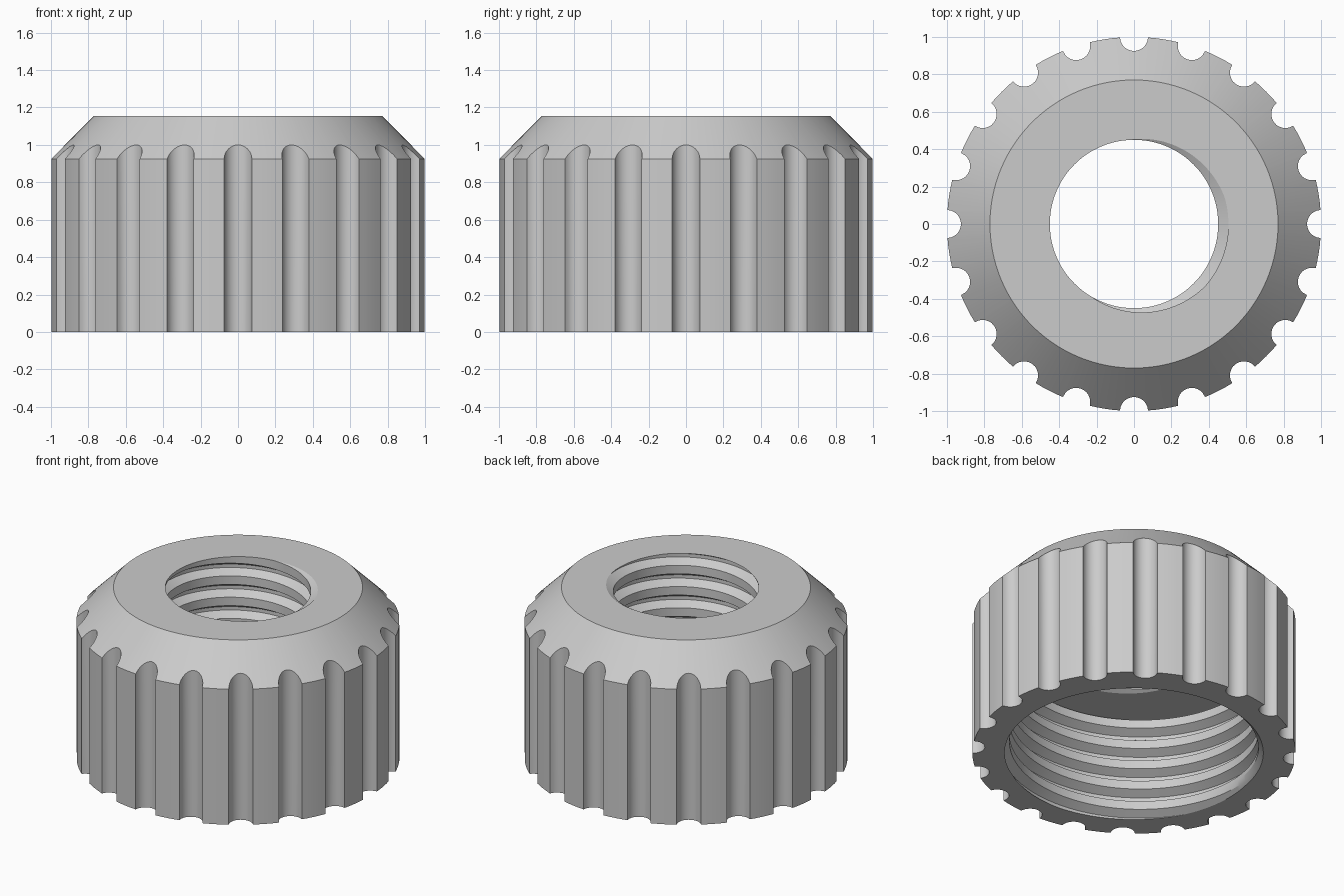
import bpy, bmesh, math

cube = bpy.data.objects.get("Cube")
if cube:
    bpy.data.objects.remove(cube)

HEIGHT, SHOULDER, CHAMFER = 1.155, 0.70, 0.23
GROOVES, GROOVE_R = 20, 0.075
PITCH = 0.145
TAU = 2 * math.pi

# Thread form over one pitch: root, flank, crest, flank
STEPS = [0.0, 0.08, 0.3, 0.5, 0.7, 0.92]


def thread_radius(theta, z, crest, root, phase):
    """Radius of a right-handed internal thread, deepest where z == phase."""
    t = ((z - phase) / PITCH - theta / TAU) % 1.0
    d = min(t, 1 - t)
    return root - (root - crest) * min(1, max(0, (d - 0.08) / 0.22))


def thread_points(theta, z0, z1, crest, root, phase):
    """Section of the thread from z1 down to z0, clipped at both ends."""
    first = math.floor((z0 - phase) / PITCH) - 2
    last = math.ceil((z1 - phase) / PITCH) + 1
    levels = [phase + PITCH * (k + s + theta / TAU)
              for k in range(first, last + 1) for s in STEPS]
    levels = [z0] + [min(z1, max(z0, z)) for z in levels] + [z1]
    return [(thread_radius(theta, z, crest, root, phase), z)
            for z in reversed(levels)]


# Outline columns: each rounded groove followed by a land
half = 2 * math.asin(GROOVE_R / 2)
columns = []
for g in range(GROOVES):
    centre = g * TAU / GROOVES
    for i in range(13):
        a = -half * math.cos(math.pi * i / 12)
        r = 1.0
        if 0 < i < 12:
            r = math.cos(a) - math.sqrt(GROOVE_R ** 2 - math.sin(a) ** 2)
        columns.append((centre + a, r))
    land = TAU / GROOVES - 2 * half
    for i in (1, 2, 3):
        columns.append((centre + half + land * i / 4, 1.0))
columns.append((columns[0][0] + TAU, columns[0][1]))


def section(theta, r):
    """Closed cross-section of the nut at one angle."""
    pts = [(r, 0), (r, HEIGHT - CHAMFER + 1 - r), (1 - CHAMFER, HEIGHT)]
    pts += thread_points(theta, SHOULDER, HEIGHT, 0.45, 0.505, HEIGHT + 0.005)
    lower = thread_points(theta, 0, SHOULDER, 0.77, 0.825, 0.05)
    # Small lead-in at the mouth of the large bore
    pts += [(max(q, 0.80 - z), z) for q, z in lower]
    return pts


bm = bmesh.new()
grid = []
for theta, r in columns:
    grid.append([bm.verts.new((q * math.cos(theta), q * math.sin(theta), z))
                 for q, z in section(theta, r)])
for a, b in zip(grid, grid[1:]):
    for j in range(len(a)):
        k = (j + 1) % len(a)
        bm.faces.new((a[j], b[j], b[k], a[k]))
bmesh.ops.remove_doubles(bm, verts=bm.verts, dist=0.00005)
bmesh.ops.dissolve_degenerate(bm, edges=bm.edges, dist=0.00005)
bmesh.ops.recalc_face_normals(bm, faces=bm.faces)

mesh = bpy.data.meshes.new("fluted_nut")
bm.to_mesh(mesh)
bm.free()
nut = bpy.data.objects.new("fluted_nut", mesh)
bpy.context.scene.collection.objects.link(nut)

# Plain grey material
grey = bpy.data.materials.new("light_grey")
grey.use_nodes = True
colour = (0.6, 0.6, 0.6, 1)
grey.diffuse_color = colour
grey.node_tree.nodes["Principled BSDF"].inputs["Base Color"].default_value = colour
mesh.materials.append(grey)

bpy.context.view_layer.objects.active = nut
nut.select_set(True)
bpy.ops.object.shade_smooth_by_angle(angle=math.radians(25))
